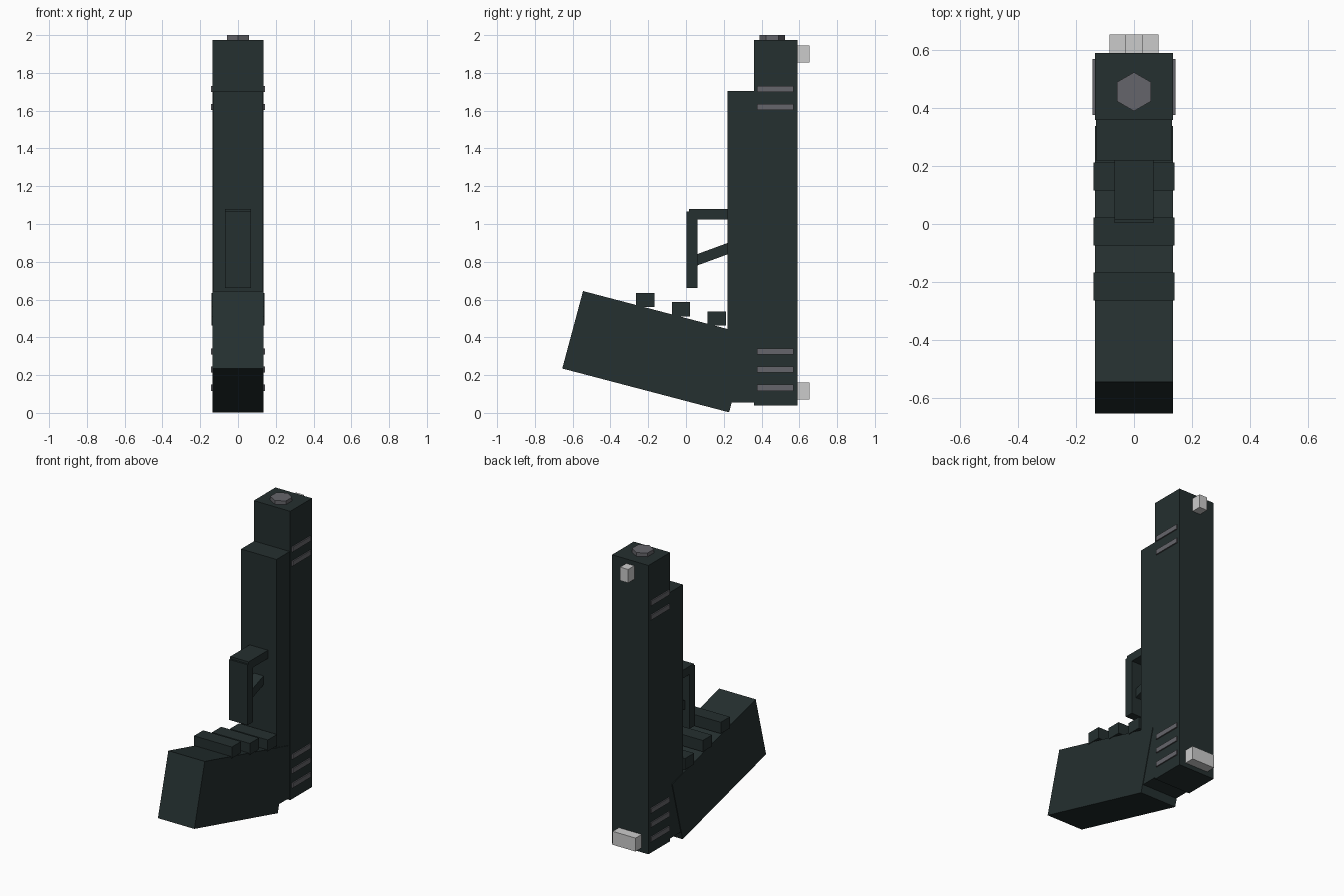
import bpy, bmesh, math

cube = bpy.data.objects.get("Cube")
if cube:
    bpy.data.objects.remove(cube, do_unlink=True)


def material(name, color):
    m = bpy.data.materials.new(name)
    m.use_nodes = True
    m.diffuse_color = (*color, 1)
    m.node_tree.nodes["Principled BSDF"].inputs["Base Color"].default_value = (*color, 1)
    return m


DARK = material("dark gunmetal", (0.018, 0.029, 0.029))
GREY = material("mid grey", (0.13, 0.13, 0.145))
LIGHT = material("light grey", (0.6, 0.6, 0.6))


def finish(name, bm, mat):
    bmesh.ops.recalc_face_normals(bm, faces=bm.faces)
    mesh = bpy.data.meshes.new(name)
    bm.to_mesh(mesh)
    bm.free()
    mesh.materials.append(mat)
    obj = bpy.data.objects.new(name, mesh)
    bpy.context.collection.objects.link(obj)
    return obj


def prism(name, profile, x0, x1, mat):
    """Extrude a side profile of (y, z) points from x0 to x1."""
    bm = bmesh.new()
    face = bm.faces.new([bm.verts.new((x0, y, z)) for y, z in profile])
    new = bmesh.ops.extrude_face_region(bm, geom=[face])["geom"]
    verts = [v for v in new if isinstance(v, bmesh.types.BMVert)]
    bmesh.ops.translate(bm, verts=verts, vec=(x1 - x0, 0, 0))
    return finish(name, bm, mat)


def box(name, half, y0, y1, z0, z1, mat=DARK):
    return prism(name, [(y0, z0), (y1, z0), (y1, z1), (y0, z1)], -half, half, mat)


# Slide and frame
box("slide", 0.135, 0.36, 0.59, 0.04, 1.975)
box("frame", 0.131, 0.22, 0.36, 0.055, 1.705)

# Slanted grip
prism("grip", [(-0.655, 0.235), (0.228, 0.003), (0.338, 0.413), (-0.545, 0.645)],
      -0.135, 0.135, DARK)

# Finger ridges stepping down along the grip
for i in range(3):
    y, z = -0.265 + 0.19 * i, 0.56 - 0.049 * i
    box(f"finger_ridge_{i + 1}", 0.14, y, y + 0.097, z, z + 0.076)

# Trigger guard and trigger
box("guard_front", 0.068, 0.003, 0.06, 0.66, 1.065)
box("guard_arm", 0.068, 0.015, 0.22, 1.025, 1.08)
prism("trigger", [(0.05, 0.777), (0.23, 0.843), (0.23, 0.903), (0.05, 0.837)],
      -0.035, 0.035, DARK)

# Hexagonal muzzle
bm = bmesh.new()
bmesh.ops.create_cone(bm, cap_ends=True, segments=6, radius1=0.067, radius2=0.067, depth=0.05)
muzzle = finish("muzzle", bm, GREY)
ys = [v.co.y for v in muzzle.data.vertices]
if max(ys) < 0.066:
    muzzle.rotation_euler.z = math.radians(30)
muzzle.location = (0, 0.457, 1.975)

# Sights
box("front_sight", 0.03, 0.59, 0.655, 1.855, 1.945, LIGHT)
box("rear_sight", 0.085, 0.59, 0.655, 0.07, 0.16, LIGHT)

# Raised grip strips on both sides of the slide
for side, sign in (("left", 1), ("right", -1)):
    for i, z in enumerate((0.133, 0.23, 0.325, 1.62, 1.715)):
        y0, y1, h = 0.376, 0.57, 0.016
        prism(f"{side}_strip_{i + 1}",
              [(y0, z - h), (y1, z - h), (y1, z + h), (y0, z + h)],
              sign * 0.134, sign * 0.143, GREY)
